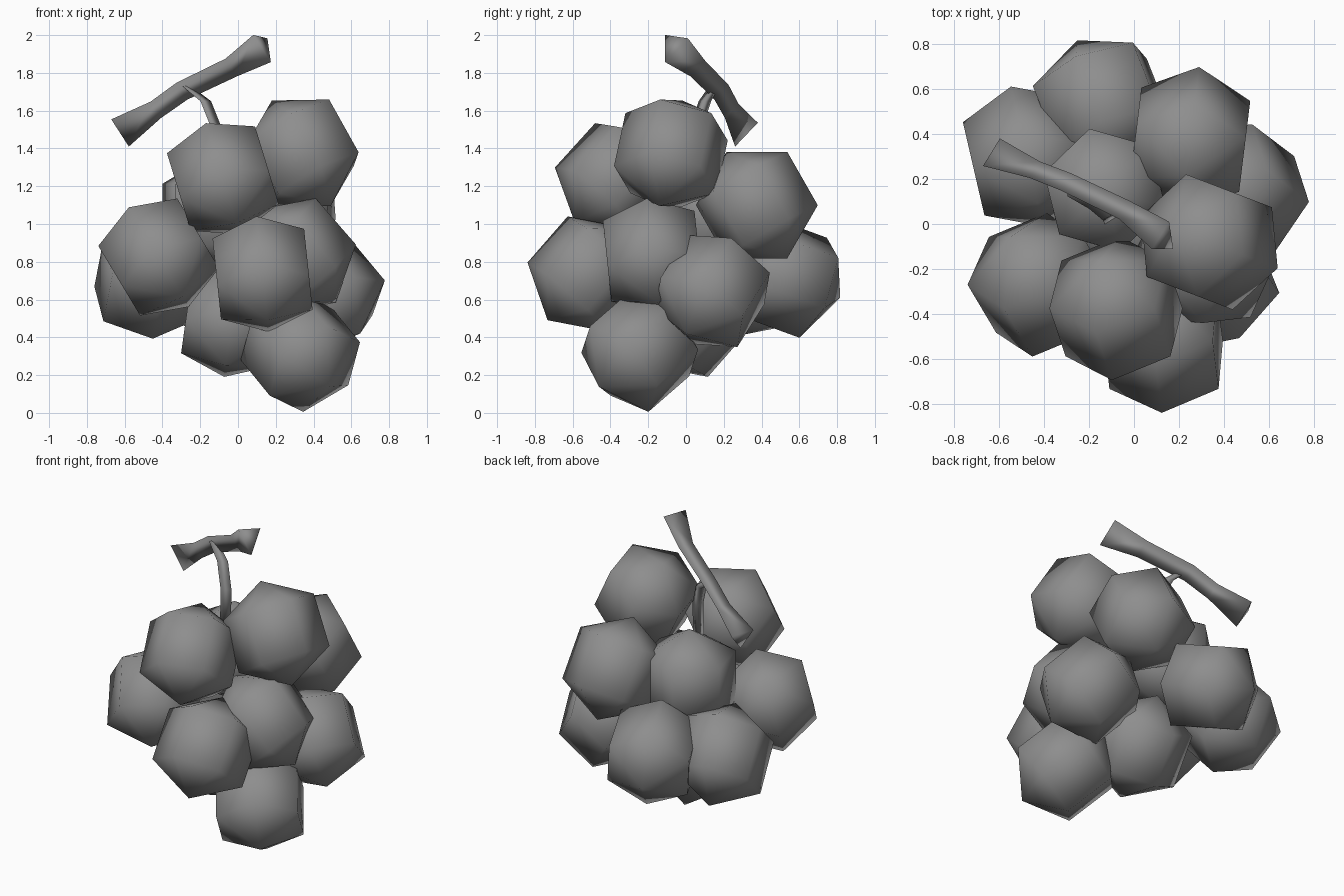
import bpy
import bmesh
from math import radians
from mathutils import Matrix, Vector

cube = bpy.data.objects.get("Cube")
if cube:
    bpy.data.objects.remove(cube, do_unlink=True)

GRAPE_RADIUS = 0.325

# One flat grey for the whole bunch
grey = bpy.data.materials.new("plain_grey")
grey.use_nodes = True
colour = (0.27, 0.27, 0.27, 1)
grey.diffuse_color = colour
grey.node_tree.nodes["Principled BSDF"].inputs["Base Color"].default_value = colour


def finish(bm, name, location):
    """Turn the bmesh into a smooth grey object."""
    for face in bm.faces:
        face.smooth = True
    mesh = bpy.data.meshes.new(name)
    bm.to_mesh(mesh)
    bm.free()
    mesh.materials.append(grey)
    part = bpy.data.objects.new(name, mesh)
    part.location = location
    bpy.context.collection.objects.link(part)


def frame(first, second):
    """Orthonormal axes with x along first and second in the xy plane."""
    x = Vector(first).normalized()
    z = x.cross(Vector(second)).normalized()
    return Matrix((x, z.cross(x), z)).transposed()


def add_grape(name, centre, heading, pitch, roll):
    """Six-sided, three-ring sphere whose pole leans back from its heading."""
    bm = bmesh.new()
    bmesh.ops.create_uvsphere(bm, u_segments=6, v_segments=3, radius=GRAPE_RADIUS)
    heights = sorted(bm.verts, key=lambda v: v.co.z)
    pole, ring = heights[-1].co, heights[-2].co
    lean = frame((0, .655, .756), (.75, 0, .661)) @ frame(pole, ring).transposed()
    turn = (Matrix.Rotation(radians(heading + 90), 3, "Z")
            @ Matrix.Rotation(radians(-pitch), 3, "X")
            @ Matrix.Rotation(radians(-roll), 3, "Y"))
    bm.transform((turn @ lean).to_4x4())
    finish(bm, name, centre)


def add_twig(name, section, path):
    """Three-sided twig: the section is scaled and moved along the path."""
    bm = bmesh.new()
    rings = []
    for x, y, z, scale in path:
        centre = Vector((x, y, z))
        rings.append([bm.verts.new(centre + Vector(p) * scale) for p in section])
    for low, high in zip(rings, rings[1:]):
        for i in range(len(section)):
            bm.faces.new((low[i - 1], low[i], high[i], high[i - 1]))
    bm.faces.new(rings[0])
    bm.faces.new(rings[-1])
    bmesh.ops.recalc_face_normals(bm, faces=bm.faces)
    finish(bm, name, (0, 0, 0))


# Grapes: centre, then heading, pitch and roll in degrees
add_grape("grape_top_front", (-.08, -.375, 1.24), -90, 0, 17)
add_grape("grape_top_side", (.335, -.08, 1.375), -21, -10, 0)
add_grape("grape_top_back", (.25, .375, 1.1), 83, -11, 0)
add_grape("grape_top_inner", (-.13, .15, 1.05), 44, -41, 0)
add_grape("grape_middle_right", (-.42, -.27, .825), -90, 0, 31)
add_grape("grape_middle_front", (.13, -.52, .735), -90, 0, 6)
add_grape("grape_middle_left", (.305, -.175, .83), 0, 0, 6)
add_grape("grape_outer_left", (.46, .14, .645), -12, 0, -24)
add_grape("grape_back_right", (-.475, .3, .7), 103, 0, 0)
add_grape("grape_back", (-.14, .53, .715), 117, 30, -7)
add_grape("grape_low_inner", (-.03, .01, .495), -90, 0, -8)
add_grape("grape_bottom", (.33, -.245, .327), -18, 0, -40)

# Branch with flared ends, and the thin stalk that holds the bunch
add_twig("branch", [(-.056, -.042, .054), (.019, .08, .036), (.037, -.04, -.09)], [
    (-.615, .3, 1.5, 1), (-.43, .23, 1.615, .6), (-.29, .175, 1.715, .62),
    (-.03, .05, 1.84, .65), (.137, -.07, 1.947, 1),
])
add_twig("stalk", [(.034, 0, 0), (-.017, .03, 0), (-.017, -.03, 0)], [
    (-.28, .15, 1.73, .9), (-.18, .1, 1.65, 1.1),
    (-.12, .05, 1.5, 1.1), (-.11, .03, 1.25, 1.1),
])
